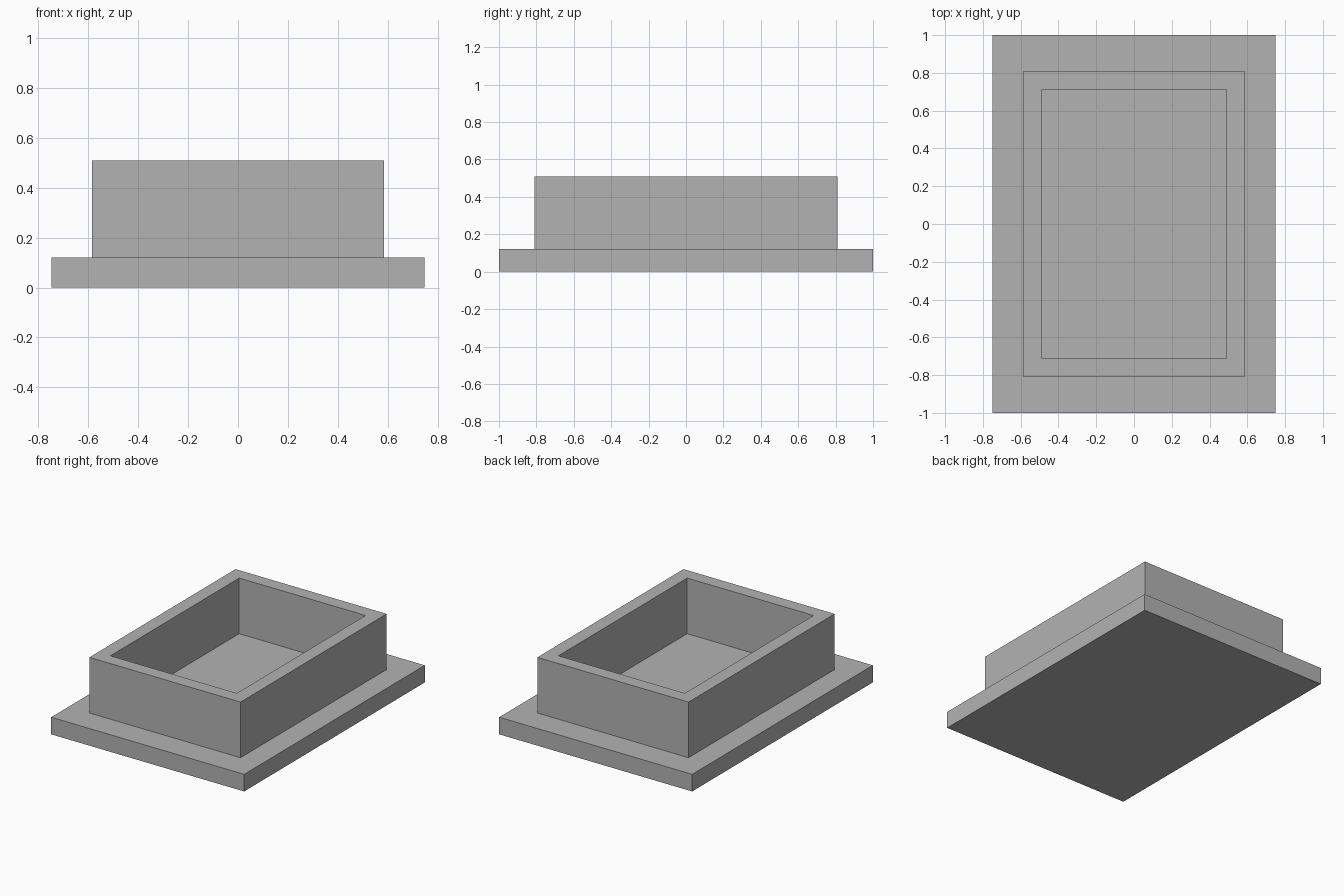
import bpy
import bmesh
from mathutils import Matrix, Vector

cube = bpy.data.objects.get("Cube")
if cube:
    bpy.data.objects.remove(cube, do_unlink=True)

BASE_TOP = 0.12
WALL_TOP = 0.51
WALL_THICKNESS = 0.096

grey = bpy.data.materials.new("plain grey")
grey.use_nodes = True
colour = (0.45, 0.45, 0.45, 1)
grey.diffuse_color = colour
grey.node_tree.nodes["Principled BSDF"].inputs["Base Color"].default_value = colour


def box(width, depth, bottom, top):
    """Return a bmesh box centred on x and y."""
    bm = bmesh.new()
    place = Matrix.Translation((0, 0, (bottom + top) / 2))
    size = Matrix.Diagonal((width, depth, top - bottom, 1))
    bmesh.ops.create_cube(bm, size=1, matrix=place @ size)
    return bm


def finish(bm, name):
    """Turn a bmesh into a named grey object."""
    mesh = bpy.data.meshes.new(name)
    bm.normal_update()
    bm.to_mesh(mesh)
    bm.free()
    mesh.materials.append(grey)
    obj = bpy.data.objects.new(name, mesh)
    bpy.context.collection.objects.link(obj)
    return obj


# Flat slab at the bottom
finish(box(1.496, 2, 0, BASE_TOP), "base_slab")

# Rectangular wall, open above and resting on the slab
bm = box(1.172, 1.618, BASE_TOP, WALL_TOP)
bm.normal_update()
top = max(bm.faces, key=lambda f: f.normal.z)
bottom = min(bm.faces, key=lambda f: f.normal.z)
bmesh.ops.delete(bm, geom=[bottom], context='FACES_ONLY')
bmesh.ops.inset_region(bm, faces=[top], thickness=WALL_THICKNESS, use_even_offset=True)

# Pocket sunk down to the slab, which forms its floor
pocket = bmesh.ops.extrude_discrete_faces(bm, faces=[top])["faces"]
bmesh.ops.translate(bm, verts=pocket[0].verts[:], vec=Vector((0, 0, BASE_TOP - WALL_TOP)))
bmesh.ops.delete(bm, geom=pocket, context='FACES_ONLY')
finish(bm, "surrounding_wall")
